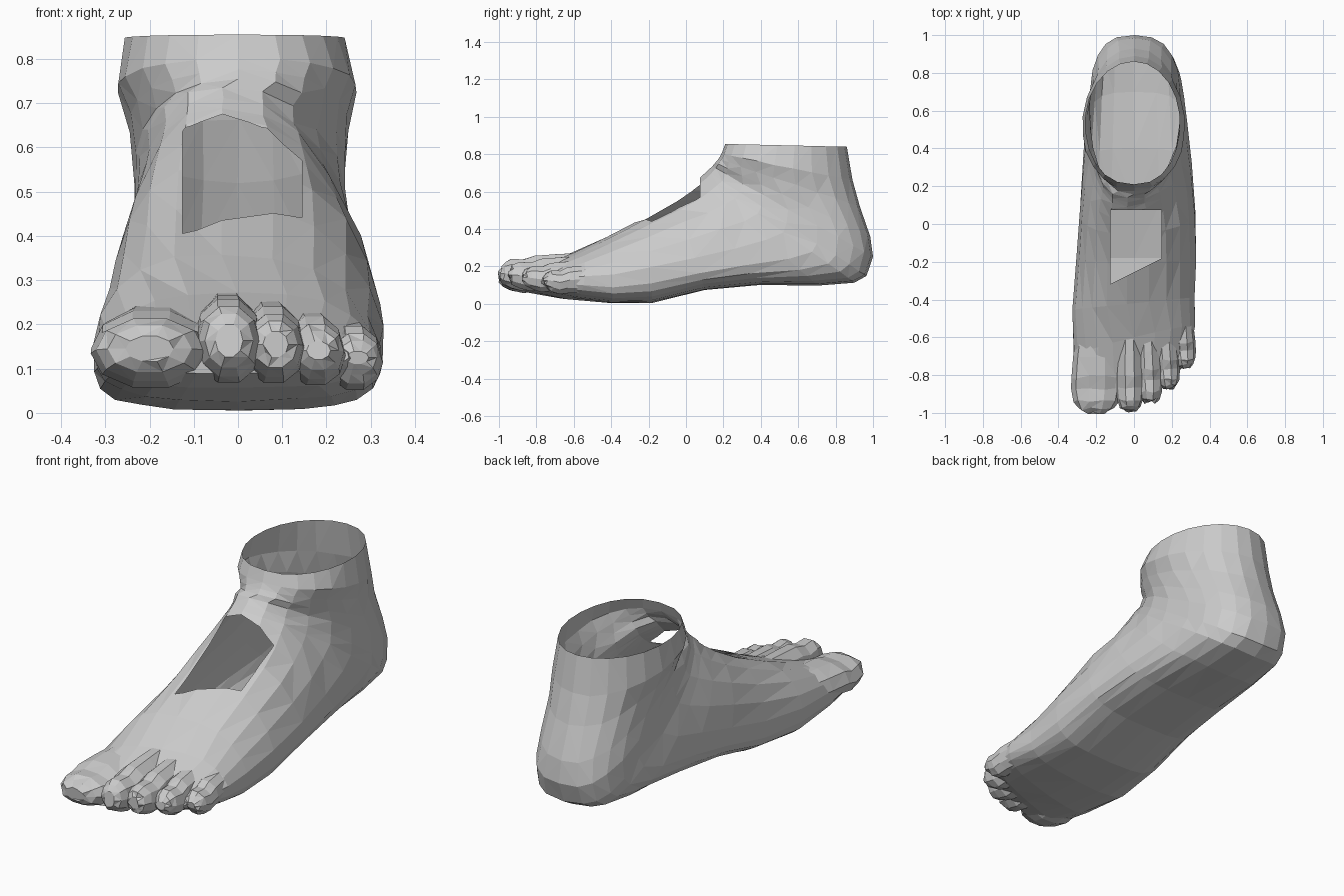
import bpy, bmesh, math, random
from mathutils import Vector

if "Cube" in bpy.data.objects:
    bpy.data.objects.remove(bpy.data.objects["Cube"])

random.seed(4)
N = 22


def loft(name, rings):
    """Closed skin through a list of rings with equal point counts."""
    bm = bmesh.new()
    vr = [[bm.verts.new(p) for p in r] for r in rings]
    n = len(vr[0])
    for a, b in zip(vr, vr[1:]):
        for i in range(n):
            j = (i + 1) % n
            bm.faces.new((a[i], a[j], b[j], b[i]))
    bm.faces.new(vr[0])
    bm.faces.new(vr[-1])
    bmesh.ops.recalc_face_normals(bm, faces=bm.faces)
    me = bpy.data.meshes.new(name)
    bm.to_mesh(me)
    bm.free()
    ob = bpy.data.objects.new(name, me)
    bpy.context.collection.objects.link(ob)
    return ob


def section(fy, fz, by, bz, wl, wr, m, e, skew=0, jit=0.003):
    """Ring between an instep point and a sole/heel point; m = widest place."""
    pts = []
    ridge = -.035 if .3 < fz < .74 else 0      # instep ridge leans to the inner side
    for i in range(N):
        t = 2 * math.pi * i / N
        c, s = math.cos(t), math.sin(t)
        if c >= 0:
            u, w = m - m * c, abs(s) ** 0.84
        else:
            u, w = m + (1 - m) * abs(c) ** e, abs(s) ** e
        x = w * (wr if s > 0 else -wl) + ridge * max(c, 0) ** 2
        j = random.uniform(-jit, jit)
        pts.append((x + j, fy + (by - fy) * u + skew * x, fz + (bz - fz) * u + j))
    return pts


# Foot and ankle: sections fan from the ball of the foot round the heel to the ankle
foot = loft("foot", [section(*r) for r in [
    (-.86, .18, -.89, .09, .25, .25, .55, .8, .45),
    (-.76, .21, -.79, .055, .305, .30, .55, .78, .36),
    (-.60, .275, -.64, .027, .32, .325, .6, .7, .25),
    (-.42, .36, -.42, .003, .33, .325, .66, .65, .1),
    (-.20, .475, -.18, .006, .305, .33, .70, .7),
    (-.05, .565, .10, .075, .29, .325, .76, .7),
    (.025, .62, .40, .10, .275, .305, .73, .7),
    (.065, .665, .70, .10, .255, .28, .67, .68),
    (.09, .69, .90, .115, .24, .265, .62, .68),
    (.115, .71, .965, .15, .235, .255, .58, .7),
    (.14, .735, 1.0, .25, .235, .247, .55, .75),
    (.157, .755, .985, .36, .235, .242, .5, .82),
    (.175, .775, .93, .52, .245, .25, .45, .9),
    (.19, .80, .89, .66, .275, .27, .47, 1),
    (.21, .855, .86, .84, .258, .243, .5, 1, 0, 0)]])


def toe(name, x0, x1, y0, y1, w, top, low):
    """Bent toe with a knuckle and a padded tip."""
    rings = []
    for f, k, dt, db in [(0, .85, .015, 0), (.3, .95, .008, 0), (.55, 1, 0, 0),
                         (.7, 1, -.02, -.006), (.85, .9, -.018, .008),
                         (.95, .7, -.035, .03), (1, .4, -.06, .055)]:
        zt, zb = top + dt, low + db
        cz, h = (zt + zb) / 2, (zt - zb) / 2
        ring = []
        for i in range(10):
            a = 2 * math.pi * (i + .5) / 10
            ring.append((x0 + (x1 - x0) * f + math.sin(a) * w * k,
                         y0 + (y1 - y0) * f + random.uniform(-.008, .008),
                         cz + math.cos(a) * h))
        rings.append(ring)
    return loft(name, rings)


toes = [toe(*t) for t in [
    ("big_toe", -.19, -.2, -.58, -1.0, .136, .235, .06),
    ("second_toe", -.025, -.02, -.58, -.99, .078, .262, .07),
    ("third_toe", .07, .085, -.56, -.945, .072, .245, .07),
    ("fourth_toe", .16, .182, -.54, -.87, .068, .222, .065),
    ("little_toe", .25, .27, -.46, -.76, .064, .2, .055)]]

# Merge the toes into one skin
bpy.context.view_layer.objects.active = foot
for t in toes:
    mod = foot.modifiers.new("merge", 'BOOLEAN')
    mod.operation, mod.solver, mod.object = 'UNION', 'EXACT', t
    bpy.ops.object.modifier_apply(modifier=mod.name)
    bpy.data.objects.remove(t)

# Open the ankle and cut the window in the instep
bm = bmesh.new()
bm.from_mesh(foot.data)
bm.normal_update()
bmesh.ops.delete(bm, geom=[f for f in bm.faces
                           if f.normal.z > .95 and f.calc_center_median().z > .82],
                 context='FACES')
bmesh.ops.triangulate(bm, faces=[f for f in bm.faces if len(f.verts) == 4])


def instep():
    return [f for f in bm.faces if f.normal.z > .1
            and f.calc_center_median().z > .2 and -.5 < f.calc_center_median().y < .3]


for co, no in [((-.125, 0, 0), (1, 0, 0)), ((.145, 0, 0), (1, 0, 0)),
               ((0, -.255, 0), (-.5, 1, 0)), ((0, .075, 0), (0, 1, 0))]:
    fs = instep()
    geom = fs + list({e for f in fs for e in f.edges}) + list({v for f in fs for v in f.verts})
    bmesh.ops.bisect_plane(bm, geom=geom, plane_co=Vector(co), plane_no=Vector(no).normalized())
    bm.normal_update()
window = []
for f in instep():
    c = f.calc_center_median()
    if -.125 < c.x < .145 and -.255 + .5 * c.x < c.y < .075:
        window.append(f)
bmesh.ops.delete(bm, geom=window, context='FACES')
bm.to_mesh(foot.data)
bm.free()
